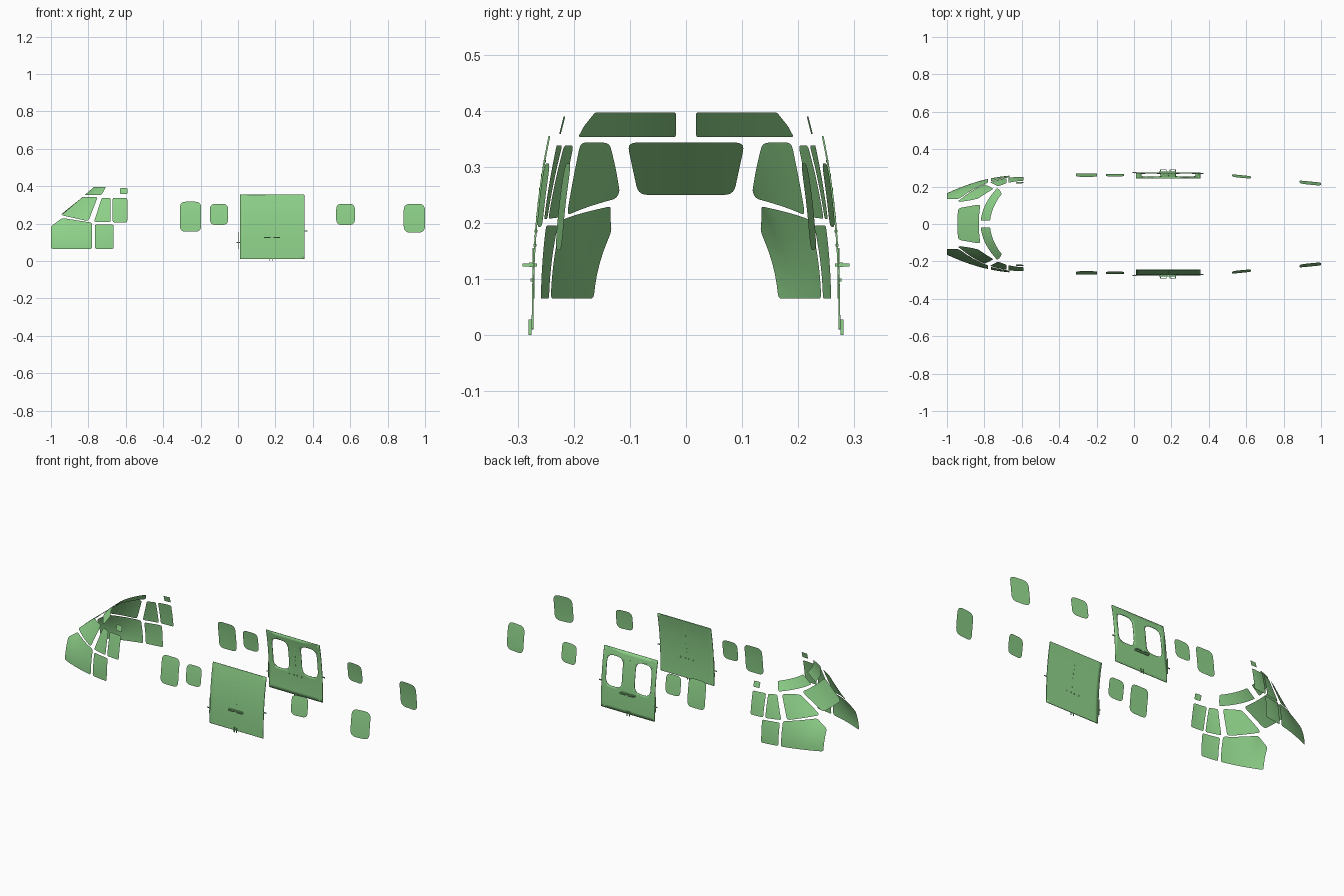
import bpy, bmesh
from mathutils import Vector

if "Cube" in bpy.data.objects:
    bpy.data.objects.remove(bpy.data.objects["Cube"])

green = bpy.data.materials.new("green_glass")
green.diffuse_color = (0.28, 0.66, 0.26, 1)
green.use_nodes = True
green.node_tree.nodes["Principled BSDF"].inputs["Base Color"].default_value = green.diffuse_color


def hull(x, z):
    """Half width of the fuselage skin at length x and height z."""
    if x < -0.5:
        t = -0.59 - x
        lean = 0.38 + 12 * min(max(t, 0), 0.34) ** 2
        return 0.262 - 0.58 * t * t - lean * max(0, z - 0.05) ** 2
    return 0.275 - 0.03 * (max(z, 0) / 0.355) ** 2.5 - 0.1 * max(0, x - 0.5)


def side_skin(s, offset=0.0):
    return lambda u, v: Vector((u, s * (hull(u, v) + offset), v))


def rounded(points, r, n=5):
    """Polygon with rounded corners."""
    out = []
    pts = [Vector(p) for p in points]
    for i, p in enumerate(pts):
        a, b = pts[i - 1] - p, pts[(i + 1) % len(pts)] - p
        k = min(r, a.length * 0.45, b.length * 0.45)
        a, b = p + a.normalized() * k, p + b.normalized() * k
        for j in range(n + 1):
            t = j / n
            out.append(a * (1 - t) ** 2 + p * 2 * t * (1 - t) + b * t * t)
    return out


def rect(x0, x1, z0, z1):
    return [(x0, z0), (x1, z0), (x1, z1), (x0, z1)]


def finish(bm, name):
    me = bpy.data.meshes.new(name)
    bm.to_mesh(me)
    bm.free()
    ob = bpy.data.objects.new(name, me)
    bpy.context.collection.objects.link(ob)
    me.materials.append(green)
    return ob


def sheet(name, loops, skin, thick=0.0, step=0.02):
    """Fill outline and holes flat, slice finely, then wrap onto the skin."""
    bm = bmesh.new()
    for loop in loops:
        vs = [bm.verts.new((p.x, 0, p.y)) for p in loop]
        for i, v in enumerate(vs):
            bm.edges.new((vs[i - 1], v))
    bmesh.ops.triangle_fill(bm, use_beauty=True, edges=bm.edges[:], normal=(0, -1, 0))
    for axis in (0, 2):
        lo = min(v.co[axis] for v in bm.verts)
        hi = max(v.co[axis] for v in bm.verts)
        n = max(2, round((hi - lo) / step))
        for i in range(1, n):
            co, no = Vector(), Vector()
            co[axis], no[axis] = lo + (hi - lo) * i / n, 1
            bmesh.ops.bisect_plane(bm, geom=bm.verts[:] + bm.edges[:] + bm.faces[:],
                                   plane_co=co, plane_no=no, dist=1e-5)
    for v in bm.verts:
        v.co = skin(v.co.x, v.co.z)
    bmesh.ops.recalc_face_normals(bm, faces=bm.faces[:])
    bm.normal_update()
    # face outwards from the cabin axis
    facing = sum(f.calc_area() * f.normal.dot(
        f.calc_center_median() - Vector((max(-0.6, f.calc_center_median().x), 0, 0.15)))
        for f in bm.faces)
    if facing < 0:
        bmesh.ops.reverse_faces(bm, faces=bm.faces[:])
    for f in bm.faces:
        f.smooth = True
    ob = finish(bm, name)
    if thick:
        m = ob.modifiers.new("thickness", 'SOLIDIFY')
        m.thickness = thick
        m.offset = -1
    return ob


def boxes(name, items):
    """One object out of (centre, size) boxes."""
    bm = bmesh.new()
    for c, size in items:
        vs = bmesh.ops.create_cube(bm, size=1)["verts"]
        for v in vs:
            v.co = Vector(c) + v.co * Vector(size)
    return finish(bm, name)


# side panels in (x, z): name, outline, corner radius
panels = [
    ("lower_nose_window", [(-1, .065), (-.78, .065), (-.78, .205), (-.94, .23), (-1, .185)], .012),
    ("lower_side_window", rect(-.765, -.665, .065, .195), .01),
    ("corner_windshield", [(-.945, .245), (-.80, .213), (-.75, .343), (-.83, .343)], .015),
    ("front_door_quarter_window", [(-.77, .21), (-.682, .207), (-.682, .338), (-.728, .338)], .01),
    ("front_door_window", rect(-.67, -.592, .207, .338), .01),
    ("small_upper_window", rect(-.63, -.592, .358, .39), .004),
    ("cabin_window_front", rect(-.31, -.197, .157, .317), .03),
    ("cabin_window_second", rect(-.15, -.053, .193, .306), .03),
    ("cabin_window_third", rect(.525, .625, .193, .306), .03),
    ("cabin_window_rear", rect(.886, 1, .152, .306), .035),
]
door_holes = [rounded(rect(.04, .143, .143, .315), .04), rounded(rect(.225, .328, .143, .315), .04)]
door_edge = rounded(rect(.01, .355, .01, .355), .004)

for s, side in ((-1, "right"), (1, "left")):
    for name, outline, r in panels:
        sheet(f"{name}_{side}", [rounded(outline, r)], side_skin(s))

    # roof windows above the windshield, in (y, z)
    roof = [(.018, .353), (.192, .353), (.182, .372), (.162, .397), (.018, .397)]
    sheet(f"roof_window_{side}", [rounded(roof, .004)],
          lambda u, v: Vector((-.82 + 2.4 * u * u + (v - .353) * 1.14, s * u, v)))

    # sliding doors: one with open windows, one closed with panes
    sheet(f"sliding_door_{side}", [door_edge] + (door_holes if s > 0 else []),
          side_skin(s), thick=.003)
    if s < 0:
        for i, hole in enumerate(door_holes):
            sheet(f"door_pane_{i}", [hole], side_skin(s, .0006))

    # door handle with two pull loops
    y = hull(.18, .125)
    bits = [((.18, s * (y + .004), .125), (.09, .006, .008))]
    for cx in (.157, .207):
        bits += [((cx - .015, s * (y + .006), .125), (.004, .026, .006)),
                 ((cx + .015, s * (y + .006), .125), (.004, .026, .006)),
                 ((cx, s * (y + .017), .125), (.034, .004, .006))]
    boxes(f"door_handle_{side}", bits)

    # lock pins at the door edges and latch on the sill
    boxes(f"door_pins_{side}", [
        ((.003, s * .275, .098), (.02, .004, .005)),
        ((.005, s * .272, .11), (.003, .004, .09)),
        ((.362, s * .270, .16), (.018, .004, .005))])
    boxes(f"sill_latch_{side}", [
        ((.170, s * .278, .014), (.004, .005, .028)),
        ((.186, s * .278, .014), (.004, .005, .028)),
        ((.178, s * .278, .014), (.016, .003, .004))])

    # rivets down the door post
    boxes(f"door_rivets_{side}", [
        ((.184, s * (hull(.184, z) - .002), z), (.005, .005, .005))
        for z in [.16 + .025 * i for i in range(7)]])

# centre windshield, in (y, z)
sheet("centre_windshield", [rounded([(-.085, .25), (.085, .25), (.105, .343), (-.105, .343)], .016)],
      lambda u, v: Vector((-.945 + (v - .25) * 1.24 + .8 * u * u, u, v)))
